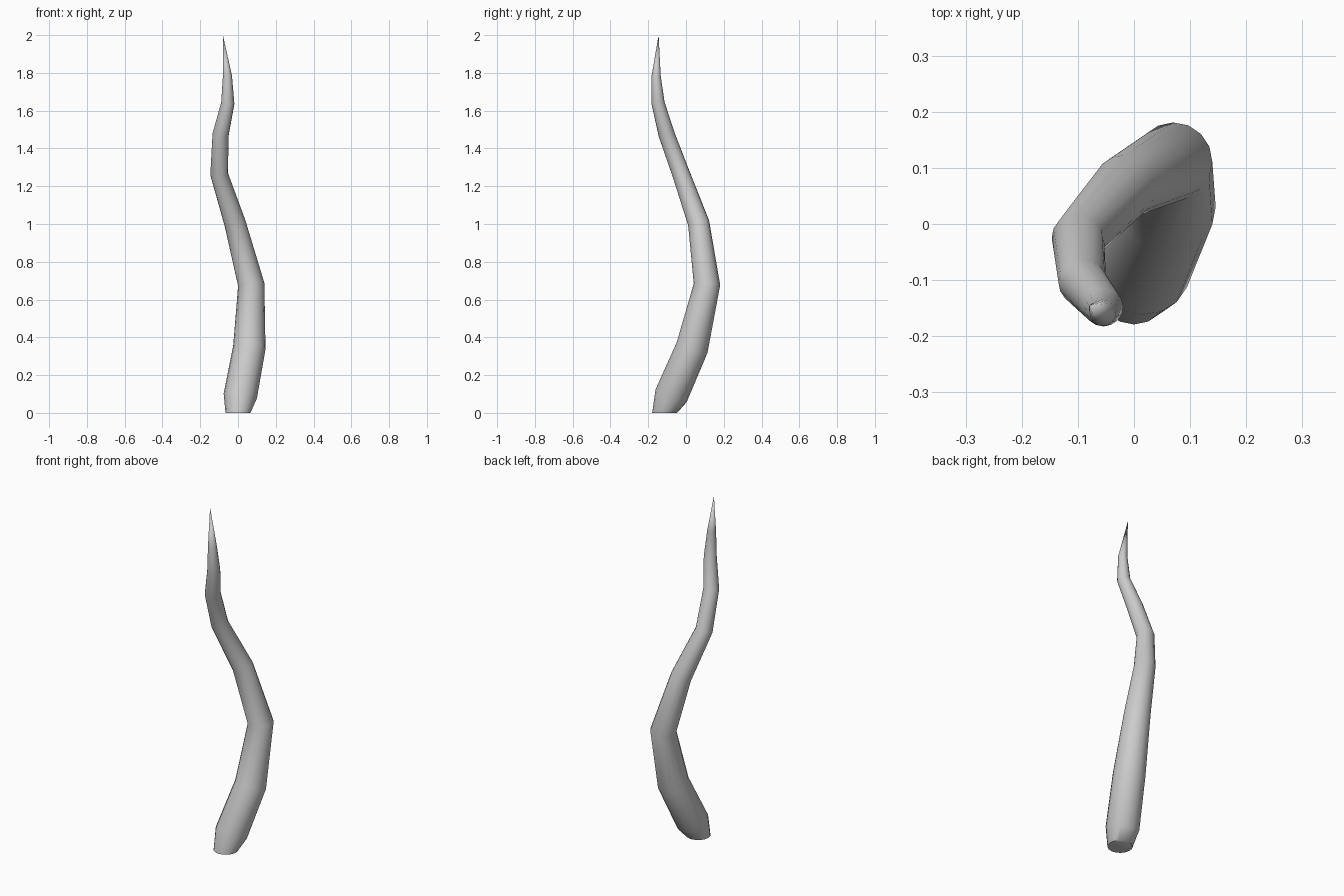
import bpy, bmesh, math
from mathutils import Vector

if "Cube" in bpy.data.objects:
    bpy.data.objects.remove(bpy.data.objects["Cube"])

SIDES = 16
# centre x, y, z and radius of each ring, from base to tip
RINGS = [
    (0.000, -0.113, 0.00, 0.066),
    (0.012, -0.079, 0.09, 0.089),
    (0.060, 0.032, 0.345, 0.086),
    (0.070, 0.111, 0.68, 0.070),
    (-0.016, 0.067, 1.005, 0.057),
    (-0.100, -0.026, 1.265, 0.047),
    (-0.092, -0.103, 1.475, 0.043),
    (-0.054, -0.148, 1.64, 0.035),
    (-0.056, -0.158, 1.785, 0.024),
]
TIP = Vector((-0.08, -0.145, 2.0))

pts = [Vector(r[:3]) for r in RINGS] + [TIP]
bm = bmesh.new()

# Rings square to the bend of the path, base ring flat on the ground
loops = []
for i, ring in enumerate(RINGS):
    if i == 0:
        t = Vector((0, 0, 1))
    else:
        t = (pts[i] - pts[i - 1]).normalized() + (pts[i + 1] - pts[i]).normalized()
    rot = Vector((0, 0, 1)).rotation_difference(t)
    loop = []
    for k in range(SIDES):
        a = 2 * math.pi * k / SIDES
        loop.append(bm.verts.new(pts[i] + rot @ Vector((math.cos(a), math.sin(a), 0)) * ring[3]))
    loops.append(loop)

# Skin between rings
for lo, hi in zip(loops, loops[1:]):
    for k in range(SIDES):
        n = (k + 1) % SIDES
        bm.faces.new((lo[k], lo[n], hi[n], hi[k]))

# Pointed tip and base cap
tip = bm.verts.new(TIP)
for k in range(SIDES):
    bm.faces.new((loops[-1][k], loops[-1][(k + 1) % SIDES], tip))
bm.faces.new(loops[0][::-1])

mesh = bpy.data.meshes.new("twisted_horn")
bm.to_mesh(mesh)
bm.free()
horn = bpy.data.objects.new("twisted_horn", mesh)
bpy.context.collection.objects.link(horn)
bpy.context.view_layer.objects.active = horn
horn.select_set(True)
bpy.ops.object.shade_smooth_by_angle(angle=math.radians(50))
